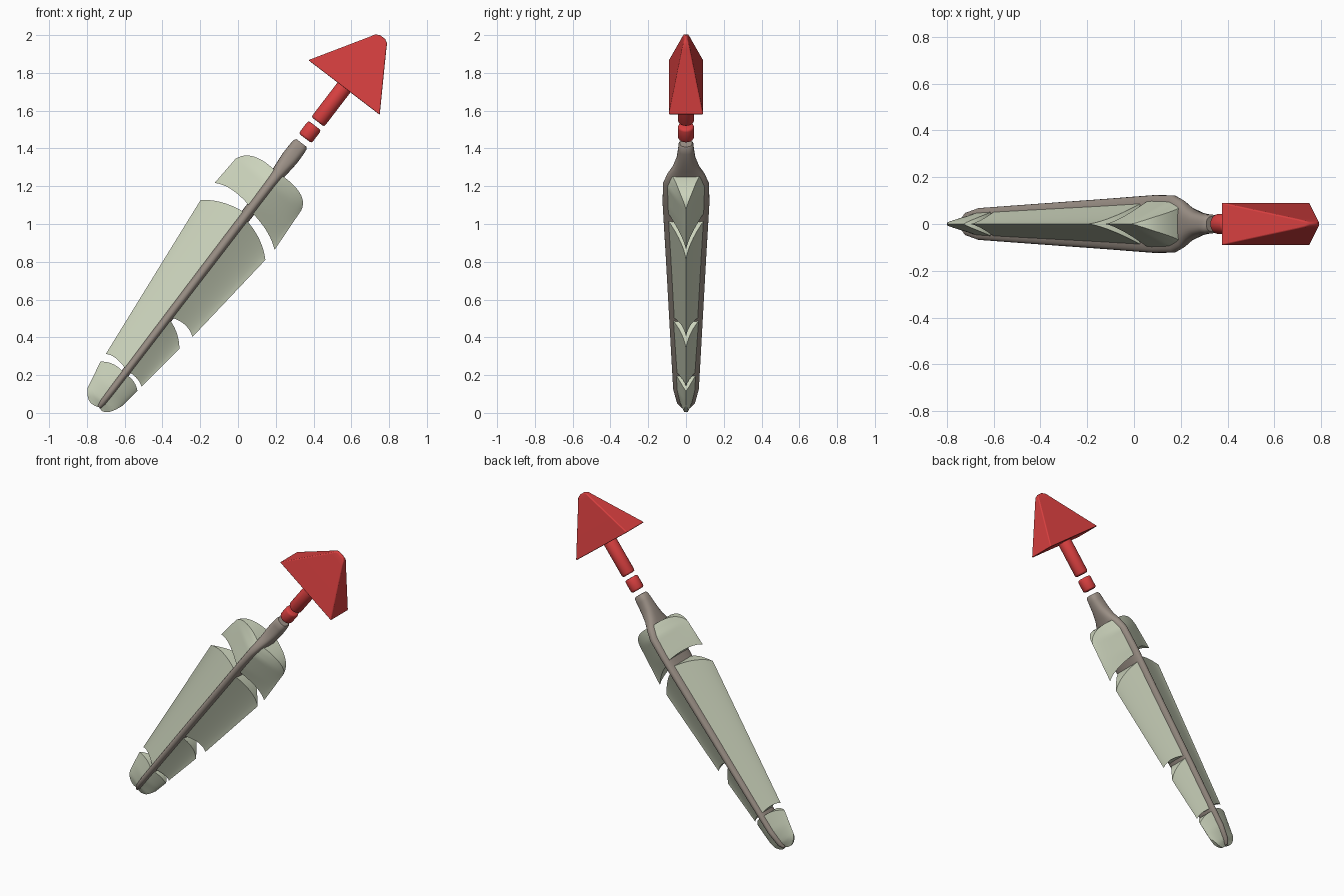
import bpy, bmesh, math
from mathutils import Vector

if "Cube" in bpy.data.objects:
    bpy.data.objects.remove(bpy.data.objects["Cube"])

# Local frame: u runs along the shaft, w across it, y is thickness
O = Vector((-0.735, 0, 0.03))
D = Vector((0.608, 0, 0.794))
P = Vector((0.794, 0, -0.608))


def place(u, w, y):
    return O + D * u + P * w + Vector((0, y, 0))


def material(name, col):
    m = bpy.data.materials.new(name)
    m.diffuse_color = (*col, 1)
    m.use_nodes = True
    m.node_tree.nodes["Principled BSDF"].inputs["Base Color"].default_value = m.diffuse_color
    return m


VANE = material("pale_green", (0.60, 0.65, 0.50))
SHAFT = material("taupe", (0.33, 0.28, 0.24))
RED = material("red", (0.68, 0.05, 0.05))


def finish(bm, name, mat, angle=35):
    bmesh.ops.remove_doubles(bm, verts=bm.verts, dist=1e-5)
    bmesh.ops.recalc_face_normals(bm, faces=bm.faces)
    me = bpy.data.meshes.new(name)
    bm.to_mesh(me)
    bm.free()
    me.materials.append(mat)
    me.shade_smooth()
    me.set_sharp_from_angle(angle=math.radians(angle))
    ob = bpy.data.objects.new(name, me)
    bpy.context.collection.objects.link(ob)
    return ob


def loft(name, stations, section, mat, angle=35):
    """Skin a unit cross-section through (u, half width, half thickness) stations."""
    bm = bmesh.new()
    rings = [[bm.verts.new(place(u, a * rw, b * ry)) for a, b in section]
             for u, rw, ry in stations]
    n = len(section)
    for r, s in zip(rings, rings[1:]):
        for i in range(n):
            bm.faces.new((r[i], r[(i + 1) % n], s[(i + 1) % n], s[i]))
    bm.faces.new(rings[0])
    bm.faces.new(rings[-1])
    return finish(bm, name, mat, angle)


def rounded(n, power=1.0):
    out = []
    for i in range(n):
        t = 2 * math.pi * i / n
        out.append(tuple(math.copysign(abs(v) ** power, v) for v in (math.cos(t), math.sin(t))))
    return out


# Feather shaft, flaring in thickness and ending in a round nib
SPINE = [(0, .010, .025), (.03, .018, .048), (.12, .022, .068), (.5, .026, .085),
         (1.0, .030, .107), (1.36, .032, .124), (1.49, .034, .122), (1.55, .036, .10),
         (1.60, .041, .07), (1.66, .046, .05), (1.72, .045, .042), (1.75, .042, .04),
         (1.762, .034, .032)]
loft("feather_shaft", SPINE, rounded(32, 0.75), SHAFT)


def thickness(u):
    u = max(0.0, u)
    for (a, _, ha), (b, _, hb) in zip(SPINE, SPINE[1:]):
        if u <= b:
            return ha + (hb - ha) * (u - a) / (b - a) - 0.016
    return 0.02


def through(pts, t):
    """Quadratic curve through three points."""
    a, m, b = (Vector(p) for p in pts)
    return a * (1 - t) * (1 - 2 * t) + m * 4 * t * (1 - t) + b * t * (2 * t - 1)


def vane(name, low, high, power):
    """Solid between two end curves (front-view x, z), thinning to a sharp outer edge."""
    bm = bmesh.new()
    na, nb = 14, 12
    grids = {1: [], -1: []}
    for i in range(na + 1):
        rows = {1: [], -1: []}
        for j in range(nb + 1):
            t = j / nb
            x, z = through(low, t).lerp(through(high, t), i / na)
            u = (Vector((x, 0, z)) - O).dot(D)
            y = thickness(u) * (1 - t) ** power
            for s in rows:
                rows[s].append(bm.verts.new((x, s * y, z)))
        for s in rows:
            grids[s].append(rows[s])
    f, b = grids[1], grids[-1]
    for g in (f, b):
        for i in range(na):
            for j in range(nb):
                bm.faces.new((g[i][j], g[i + 1][j], g[i + 1][j + 1], g[i][j + 1]))
    for i in (0, na):
        for j in range(nb):
            bm.faces.new((f[i][j], f[i][j + 1], b[i][j + 1], b[i][j]))
    for i in range(na):
        bm.faces.new((f[i][0], f[i + 1][0], b[i + 1][0], b[i][0]))
    finish(bm, name, VANE, 40)


# Vane pieces: (lower end curve, upper end curve), each from shaft to outer edge
vane("tip_vane_left", ((-.735, .03), (-.787, .063), (-.796, .132)),
     ((-.60, .205), (-.655, .255), (-.728, .272)), 0.8)
vane("tip_vane_right", ((-.735, .03), (-.69, .004), (-.606, .042)),
     ((-.595, .205), (-.553, .167), (-.532, .116)), 0.8)
vane("long_vane_left", ((-.59, .225), (-.645, .288), (-.70, .312)),
     ((.06, 1.045), (-.07, 1.11), (-.198, 1.127)), 1.4)
vane("short_vane_right", ((-.585, .222), (-.535, .182), (-.511, .138)),
     ((-.365, .495), (-.325, .425), (-.31, .339)), 1.4)
vane("middle_vane_right", ((-.368, .508), (-.285, .47), (-.241, .402)),
     ((.035, 1.03), (.11, .925), (.145, .81)), 1.4)
vane("upper_vane_left", ((.07, 1.085), (-.03, 1.18), (-.124, 1.217)),
     ((.215, 1.265), (.09, 1.355), (-.013, 1.345)), 1.4)
vane("upper_vane_right", ((.06, 1.075), (.15, .965), (.193, .862)),
     ((.22, 1.265), (.327, 1.165), (.336, 1.074)), 1.4)

# Red collar and rod with softened ends
for name, a, b in (("collar", 1.793, 1.878), ("arrow_rod", 1.903, 2.15)):
    r = .043
    loft(name, [(a, r - .010, r - .010), (a + .004, r - .003, r - .003), (a + .012, r, r),
                (b - .012, r, r), (b - .004, r - .003, r - .003), (b, r - .010, r - .010)],
         rounded(32), RED, 50)

# Four-sided arrowhead with a blunted point
head = loft("arrow_head", [(2.132, .238, .092), (2.43, .054, .021), (2.455, .040, .014),
                           (2.468, .018, .006)],
            [(1, 1), (-1, 1), (-1, -1), (1, -1)], RED, 40)
bev = head.modifiers.new("soft_edges", "BEVEL")
bev.width = 0.008
bev.segments = 3
bev.limit_method = "ANGLE"
bev.angle_limit = math.radians(40)
